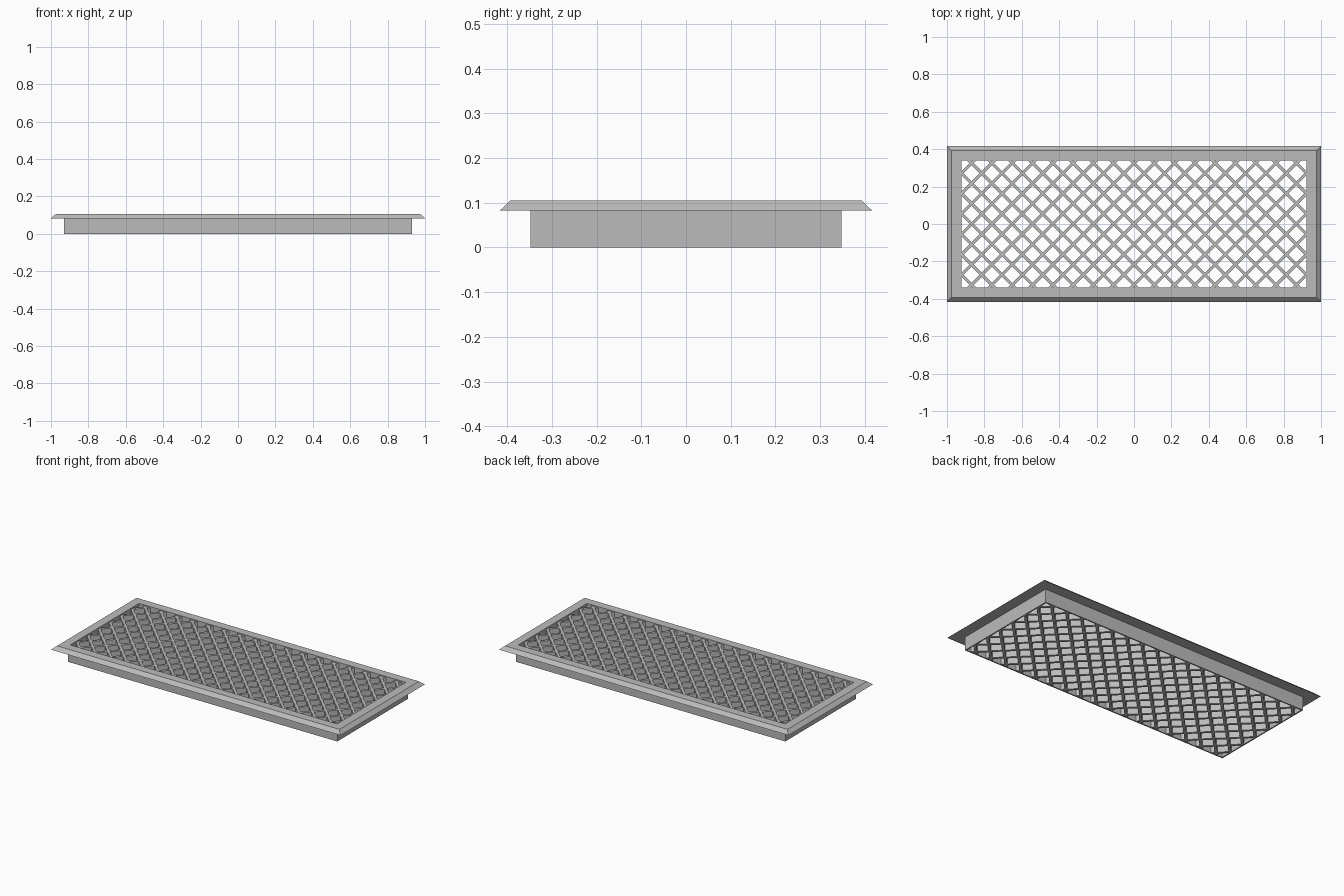
import bpy, bmesh, math
from mathutils import Vector

cube = bpy.data.objects.get("Cube")
if cube:
    bpy.data.objects.remove(cube, do_unlink=True)

# Single painted metal colour
metal = bpy.data.materials.new("grey metal")
metal.use_nodes = True
GREY = (0.5, 0.5, 0.5, 1)
metal.diffuse_color = GREY
metal.node_tree.nodes["Principled BSDF"].inputs["Base Color"].default_value = GREY


def finish(name, bm):
    bmesh.ops.recalc_face_normals(bm, faces=bm.faces)
    mesh = bpy.data.meshes.new(name)
    bm.to_mesh(mesh)
    bm.free()
    mesh.materials.append(metal)
    obj = bpy.data.objects.new(name, mesh)
    bpy.context.collection.objects.link(obj)


def ring(name, profile):
    """Sweep a closed (half x, half y, z) profile round a rectangle."""
    bm = bmesh.new()
    loops = [[bm.verts.new((sx * x, sy * y, z))
              for sx, sy in ((-1, -1), (1, -1), (1, 1), (-1, 1))]
             for x, y, z in profile]
    for i, low in enumerate(loops):
        high = loops[(i + 1) % len(loops)]
        for k in range(4):
            n = (k + 1) % 4
            bm.faces.new((low[k], low[n], high[n], high[k]))
    finish(name, bm)


IN_X, IN_Y = 0.922, 0.34
BASE, LIP, TOP = 0.0, 0.083, 0.105

# Bevelled flange and the collar below it
ring("flange", [(1, 0.416, LIP), (0.976, 0.393, TOP), (IN_X, IN_Y, TOP), (IN_X, IN_Y, LIP)])
ring("collar", [(0.93, 0.348, BASE), (0.93, 0.348, LIP), (IN_X, IN_Y, LIP), (IN_X, IN_Y, BASE)])


# Diagonal slats, clipped to the opening
def slats(name, lean, pitch=0.1085, width=0.016, low=0.002, high=0.098):
    bm = bmesh.new()
    along = Vector((1, lean, 0)).normalized()
    across = Vector((-along.y, along.x, 0))
    count = math.ceil((IN_X + IN_Y) / pitch)
    for i in range(-count, count + 1):
        centre = Vector((i * pitch, 0, 0))
        corners = [centre + along * a * 2 + across * b * width / 2 + Vector((0, 0, z))
                   for z in (low, high) for a, b in ((-1, -1), (1, -1), (1, 1), (-1, 1))]
        v = [bm.verts.new(c) for c in corners]
        for f in ((0, 1, 2, 3), (4, 5, 6, 7), (0, 1, 5, 4), (1, 2, 6, 5), (2, 3, 7, 6), (3, 0, 4, 7)):
            bm.faces.new([v[k] for k in f])
    for axis, half in ((Vector((1, 0, 0)), IN_X), (Vector((0, 1, 0)), IN_Y)):
        for s in (-1, 1):
            bmesh.ops.bisect_plane(bm, geom=bm.verts[:] + bm.edges[:] + bm.faces[:],
                                   plane_co=axis * s * half, plane_no=axis * s, clear_outer=True)
    finish(name, bm)


slats("left_leaning_slats", -1)
slats("right_leaning_slats", 1)
